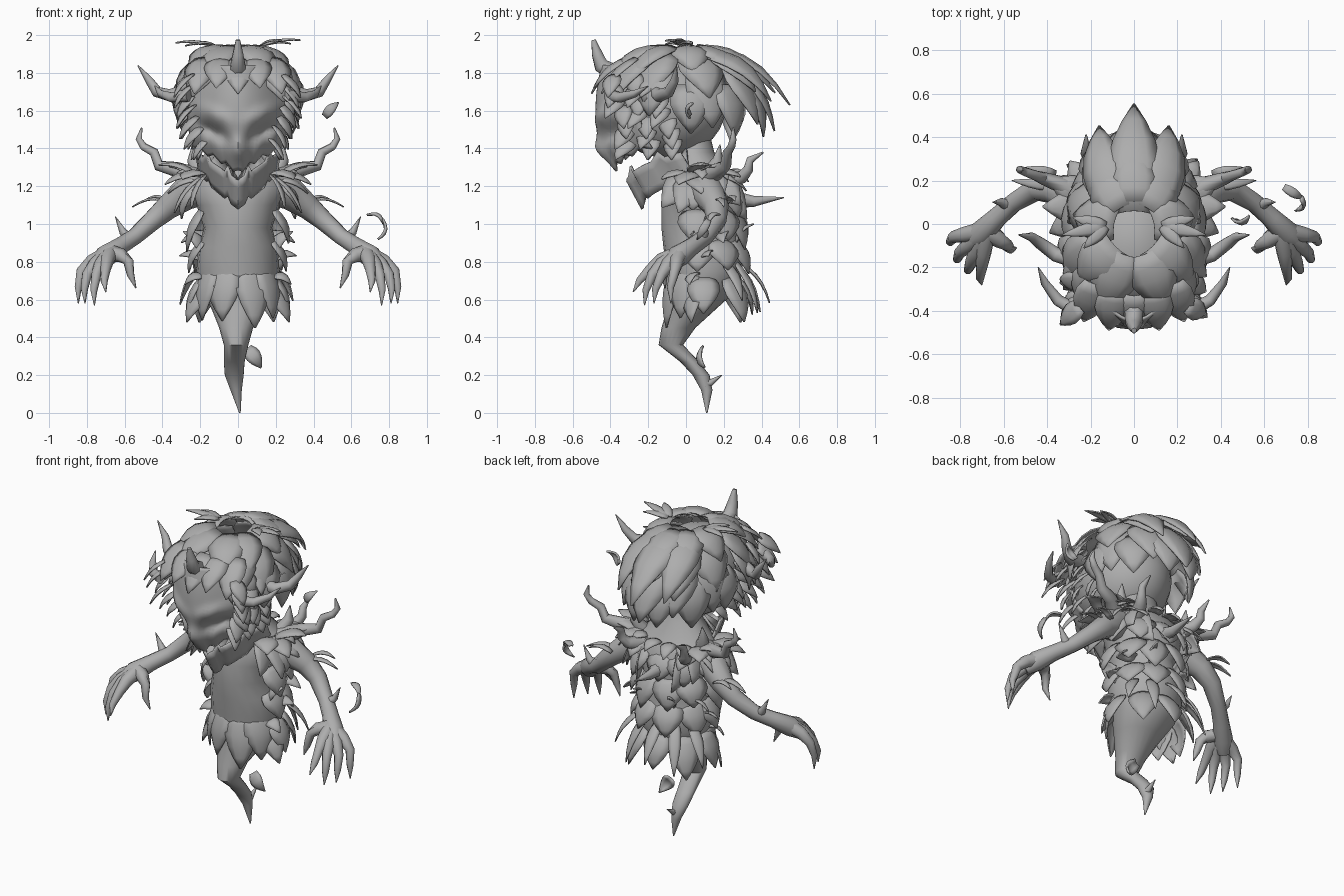
import bpy, bmesh, math, random
from mathutils import Vector as V

random.seed(4)
if "Cube" in bpy.data.objects:
    bpy.data.objects.remove(bpy.data.objects["Cube"])

grey = bpy.data.materials.new("bark_grey")
grey.use_nodes = True
grey.diffuse_color = (0.42, 0.42, 0.42, 1)
grey.node_tree.nodes["Principled BSDF"].inputs["Base Color"].default_value = grey.diffuse_color


def finish(name, bm, mirror=False, thick=0.0, angle=50):
    """Turn a bmesh into a shaded object with optional modifiers."""
    bmesh.ops.recalc_face_normals(bm, faces=bm.faces)
    mesh = bpy.data.meshes.new(name)
    bm.to_mesh(mesh)
    bm.free()
    obj = bpy.data.objects.new(name, mesh)
    bpy.context.collection.objects.link(obj)
    mesh.materials.append(grey)
    if thick:
        mod = obj.modifiers.new("thickness", 'SOLIDIFY')
        mod.thickness = thick
        mod.offset = 0
    if mirror:
        obj.modifiers.new("mirror", 'MIRROR').use_clip = False
    bpy.ops.object.select_all(action='DESELECT')
    obj.select_set(True)
    bpy.context.view_layer.objects.active = obj
    bpy.ops.object.shade_smooth_by_angle(angle=math.radians(angle))


def skin(bm, rows, closed=False):
    """Bridge rows of points with quads."""
    rows = [[bm.verts.new(p) for p in r] for r in rows]
    n = len(rows[0])
    for a, b in zip(rows, rows[1:]):
        for i in range(n if closed else n - 1):
            j = (i + 1) % n
            bm.faces.new((a[i], a[j], b[j], b[i]))
    if closed:
        bm.faces.new(rows[0])
        bm.faces.new(rows[-1])


def tube(bm, path, radii, sides=8):
    """Tapered limb along a path."""
    pts = [V(p) for p in path]
    rows = []
    for i, p in enumerate(pts):
        d = (pts[min(i + 1, len(pts) - 1)] - pts[max(i - 1, 0)]).normalized()
        a = d.cross(V((0.3, 1, 0.2))).normalized()
        b = d.cross(a)
        turn = [math.tau * k / sides for k in range(sides)]
        rows.append([p + (a * math.cos(t) + b * math.sin(t)) * radii[i] for t in turn])
    skin(bm, rows, True)


def leaf(bm, base, tip, width, out, bulge=0.03):
    """Creased pointed leaf, arched along the out direction."""
    base, tip, out = V(base), V(tip), V(out)
    d = tip - base
    side = d.cross(out).normalized()
    out = side.cross(d).normalized()
    rows = []
    for i, w in enumerate((0.65, 0.95, 1, 0.8, 0.45, 0.03)):
        t = i / 5
        mid = base + d * t + out * bulge * math.sin(math.pi * t)
        half = width * w / 2
        rows.append([mid + side * half * s - out * half * 0.3 * s * s for s in (-1, -0.5, 0, 0.5, 1)])
    skin(bm, rows)


# Torso and tail: rings of height, centre x, centre y, radius x, radius y
RINGS = [(1.5, 0, .02, .12, .1), (1.38, 0, .04, .12, .11), (1.28, 0, .08, .23, .15),
         (1.2, 0, .08, .27, .19), (1.1, 0, .08, .22, .21), (.98, 0, .07, .18, .2),
         (.88, 0, .09, .21, .21), (.75, 0, .1, .22, .2), (.65, 0, .09, .19, .18),
         (.55, 0, .03, .14, .13), (.45, -.01, -.04, .09, .09), (.36, -.01, -.08, .065, .065),
         (.27, -.02, .02, .055, .05), (.2, -.02, .08, .05, .045), (.12, -.01, .11, .03, .03),
         (0, .01, .11, .004, .004)]


def body_point(z, ang, push=0.0):
    for hi, lo in zip(RINGS, RINGS[1:]):
        if lo[0] <= z <= hi[0]:
            t = (hi[0] - z) / (hi[0] - lo[0])
            _, cx, cy, rx, ry = [a + (b - a) * t for a, b in zip(hi, lo)]
            return V((cx + (rx + push) * math.sin(ang), cy - (ry + push) * math.cos(ang), z))


bm = bmesh.new()
skin(bm, [[body_point(r[0], math.tau * k / 20) for k in range(20)] for r in RINGS], True)
finish("body_and_tail", bm)

bm = bmesh.new()
tube(bm, [(0, .1, .15), (0, .13, .16), (0, .19, .2)], [.025, .018, .003])
finish("tail_thorn", bm)


def leaf_row(bm, z, drop, flare, count, width, start=0, stop=360, sink=.01):
    """Leaves around the body; the angle runs from the front to its left."""
    for i in range(count):
        ang = math.radians(start + (stop - start) * (i + .5) / count) + random.uniform(-.08, .08)
        base = body_point(z, ang, -sink)
        out = V((math.sin(ang), -math.cos(ang), 0))
        tip = base + out * flare * random.uniform(.8, 1.2) - V((0, 0, drop * random.uniform(.8, 1.15)))
        leaf(bm, base, tip, width, out + V((0, 0, .3)))


# Leaf skirt and back plumage
bm = bmesh.new()
leaf_row(bm, .78, .31, .04, 4, .19, -75, 75, .03)
leaf_row(bm, .72, .22, .08, 5, .17, 70, 290)
leaf_row(bm, .8, .24, .15, 5, .07, 110, 250)
leaf_row(bm, .92, .2, .07, 6, .19, 65, 295)
finish("skirt_leaves", bm, thick=.008)

bm = bmesh.new()
leaf_row(bm, 1.08, .2, .06, 6, .19, 65, 295)
leaf_row(bm, 1.22, .18, .06, 7, .19, 60, 300)
leaf_row(bm, 1.28, .05, .13, 8, .09, 80, 280)
finish("back_leaves", bm, thick=.008)

bm = bmesh.new()
for base, tip, w in [((.17, .06, .86), (.29, .04, .96), .09), ((.18, .12, .82), (.31, .12, .83), .08),
                     ((.16, .2, .95), (.3, .2, .9), .08), ((.08, .26, .9), (.12, .36, 1.0), .06),
                     ((.18, .05, .73), (.28, .02, .68), .08), ((.17, .05, .68), (.27, .03, .48), .13)]:
    leaf(bm, base, tip, w, (.3, -.5, .8))
finish("hip_leaves", bm, True, .008)

# Shoulder leaves
bm = bmesh.new()
for k in range(6):
    a = math.radians(-60 + 30 * k)
    base = V((.17 + .05 * math.cos(a), .08 + .08 * math.sin(a), 1.27))
    tip = base + V((.2 * math.cos(a), .16 * math.sin(a), random.uniform(-.1, .06)))
    leaf(bm, base, tip, .15, (0, 0, 1))
    leaf(bm, base - V((.02, 0, .02)), tip - V((.05, 0, .15)), .16, (1, 0, .4))
for dy in (0, .06):
    leaf(bm, (.36, .17 + dy, 1.12), (.56 - dy, .2 + dy, 1.09 + dy / 2), .045, (0, 0, 1))
finish("shoulder_leaves", bm, True, .008)

# Twisted shoulder twigs and back thorns
bm = bmesh.new()
tube(bm, [(.22, .1, 1.24), (.33, .18, 1.29), (.42, .21, 1.31), (.445, .22, 1.38), (.5, .24, 1.41),
          (.525, .25, 1.45), (.51, .25, 1.51)], [.06, .04, .03, .025, .021, .018, .004])
tube(bm, [(.15, .2, 1.22), (.2, .3, 1.25), (.22, .33, 1.29), (.22, .34, 1.34), (.22, .41, 1.38)],
     [.05, .035, .027, .022, .004])
tube(bm, [(.2, .12, 1.25), (.24, .17, 1.34), (.24, .18, 1.42)], [.05, .03, .003])
finish("shoulder_twigs", bm, True)

bm = bmesh.new()
tube(bm, [(0, .24, 1.13), (0, .36, 1.12), (0, .52, 1.14)], [.05, .03, .003])
finish("back_thorn", bm)

# Arms and clawed hands
bm = bmesh.new()
tube(bm, [(.17, .08, 1.2), (.28, .12, 1.16), (.37, .16, 1.09), (.45, .16, 1.02), (.55, .1, .93),
          (.63, .03, .88), (.7, -.04, .83), (.75, -.09, .78)],
     [.1, .09, .068, .055, .045, .048, .06, .04], 10)
for knuckle, tip in [((.83, -.06, .75), (.845, -.08, .58)), ((.8, -.13, .73), (.81, -.17, .58)),
                     ((.75, -.18, .73), (.76, -.22, .57)), ((.7, -.19, .76), (.7, -.28, .64)),
                     ((.58, -.1, .8), (.54, -.11, .66))]:
    k, t = V(knuckle), V(tip)
    root = V((.68, -.03, .85)).lerp(k, .1)
    tube(bm, [root, root.lerp(k, .6) + V((0, 0, .015)), k, k.lerp(t, .5) + V((.008, -.012, 0)), t],
         [.045, .038, .028, .02, .003])
tube(bm, [(.57, .08, .92), (.61, .1, .96), (.65, .1, 1.04)], [.035, .02, .002])
finish("arms_and_hands", bm, True)

# Inner skull beneath the hair
bm = bmesh.new()
bmesh.ops.create_uvsphere(bm, u_segments=24, v_segments=14, radius=1)
for v in bm.verts:
    v.co = V((v.co.x * .26, v.co.y * .31 - .1, v.co.z * .27 + 1.62))
finish("skull", bm)


def bump(x, z, cx, cz, sx, sz):
    return math.exp(-((x - cx) / sx) ** 2 - ((z - cz) / sz) ** 2)


# Face mask: sunken slanted eyes, beaked nose, jagged upper lip
bm = bmesh.new()
rows = []
for r in range(29):
    t = r / 28
    row = []
    for c in range(29):
        u = c / 14 - 1
        jag = .028 * (c % 4) / 2 if c % 4 < 3 else .014
        low = 1.26 + .14 * abs(u) + jag
        z = 1.84 + (low - 1.84) * t
        half = .265 * math.sqrt(max(.02, 1 - ((z - 1.6) / .42) ** 2))
        x = u * half
        y = -.475 + .22 * u * u + .5 * (z - 1.58) ** 2 + .06 * t ** 4
        ax = abs(x)
        y += .06 * bump(ax, z, .13, 1.49 + (ax - .13) * .45, .075, .038)
        y -= .025 * bump(ax, z, .12, 1.58 + (ax - .12) * .4, .09, .04)
        y -= .04 * bump(x, z, 0, 1.4, .035, .06)
        row.append(V((x, y, z)))
    rows.append(row)
skin(bm, rows)
finish("face_mask", bm, thick=.012)

# Lower jaw with a toothed rim and a floor
bm = bmesh.new()
rows = []
for t in (0, .25, .5, .75, 1):
    row = []
    for c in range(25):
        u = c / 12 - 1
        notch = c % 6 == 3
        top = 1.23 + .15 * abs(u) + .04 * notch
        low = 1.08 + .17 * abs(u) + .025 * notch
        row.append(V((u * (.22 - .02 * t), -.31 + .28 * u * u + .08 * t, top + (low - top) * t)))
    rows.append(row)
skin(bm, rows)
skin(bm, [rows[2], [V((p.x * .6, p.y * .3, p.z + .08)) for p in rows[2]]])
finish("lower_jaw", bm, thick=.015)


def hair_point(az, pol, grow=1.0):
    """Point on the hair volume: az from the front, pol from the crown."""
    s, c = math.sin(az), -math.cos(az)
    if c < 0:
        s, c = (math.copysign(abs(k) ** .6, k) for k in (s, c))
    y = c * math.sin(pol)
    x = s * math.sin(pol) * (1 - .22 * max(0, y))
    return V((x * .31 * grow, (y * .41 - .02) * grow, 1.62 + math.cos(pol) * .35 * grow))


# Layered hair leaves, flaring away from the neck at the back
bm = bmesh.new()
for p0, p1, count, width, start, grow, flare in [
        (70, 115, 6, .22, 80, 1.02, .18), (52, 102, 7, .25, 60, 1.05, .21),
        (33, 83, 9, .25, 20, 1.05, .18), (18, 60, 9, .22, 0, 1.05, .06)]:
    for i in range(count):
        az = math.radians(start + (360 - 2 * start) * (i + .5) / count)
        back = max(0, -math.cos(math.pi - az) * -1)
        end = math.radians(p1 + random.uniform(-5, 5))
        base = hair_point(az, math.radians(p0), .98)
        tip = hair_point(az, end, grow + flare * max(0, -math.cos(az)))
        leaf(bm, base, tip, width, (base + tip) / 2 - V((0, 0, 1.6)), .05 - .01 * back)
leaf(bm, (0, .06, 1.95), (0, .55, 1.63), .24, (0, .5, 1), .09)
for s in (-1, 1):
    leaf(bm, (.1 * s, .08, 1.93), (.16 * s, .45, 1.65), .2, (.4 * s, .5, 1), .08)
finish("hair_leaves", bm, thick=.008)

# Brow fringe and shaggy leaves framing the face
bm = bmesh.new()
for i in range(5):
    x = (i - 2) * .105
    y = -.45 + 1.2 * x * x
    leaf(bm, (x * .85, y + .12, 1.88), (x * 1.1, y - .05, 1.69 + .03 * (i % 2)), .16, (x, -1, .5))
for s in (-1, 1):
    for i in range(7):
        z = 1.79 - .055 * i
        wide = .3 - .0004 * i ** 3
        for back in (0, .11, .22):
            base = V((s * (wide - .05), -.38 + back + .016 * i, z))
            flick = V((s * random.uniform(.04, .09), random.uniform(-.09, .02), -.12))
            leaf(bm, base, base + flick, .1, (s, -.4, .2), .02)
finish("fringe_leaves", bm, thick=.008)

# Head horns
bm = bmesh.new()
tube(bm, [(.27, -.16, 1.7), (.36, -.14, 1.68), (.43, -.09, 1.7), (.47, -.06, 1.76), (.53, -.05, 1.84)],
     [.045, .035, .03, .022, .003])
tube(bm, [(.26, -.4, 1.68), (.35, -.35, 1.67), (.41, -.27, 1.69), (.44, -.2, 1.73)], [.035, .028, .02, .003])
finish("side_horns", bm, True)
bm = bmesh.new()
tube(bm, [(0, -.38, 1.8), (0, -.45, 1.84), (0, -.47, 1.9), (0, -.49, 1.975)], [.05, .042, .03, .012])
finish("brow_horn", bm)

# Crown sprigs
bm = bmesh.new()
for s in (-1, 1):
    for dx, dy in [(.2, -.04), (.15, .04), (.1, -.1)]:
        base = V((s * .13, -.01, 1.95))
        leaf(bm, base, base + V((s * dx, dy, random.uniform(-.01, .03))), .06, (0, 0, 1), .015)
finish("crown_sprigs", bm, thick=.008)

# Drifting loose leaves
bm = bmesh.new()
leaf(bm, (.46, .02, 1.57), (.53, .04, 1.64), .05, (0, -1, .3))
leaf(bm, (.05, .08, .34), (.12, .1, .24), .08, (0, -1, .3))
leaf(bm, (.69, .17, 1.05), (.77, .12, 1.0), .04, (0, 0, 1))
leaf(bm, (.77, .12, 1.02), (.74, .06, .92), .04, (1, 0, 0))
finish("loose_leaves", bm, thick=.012)
